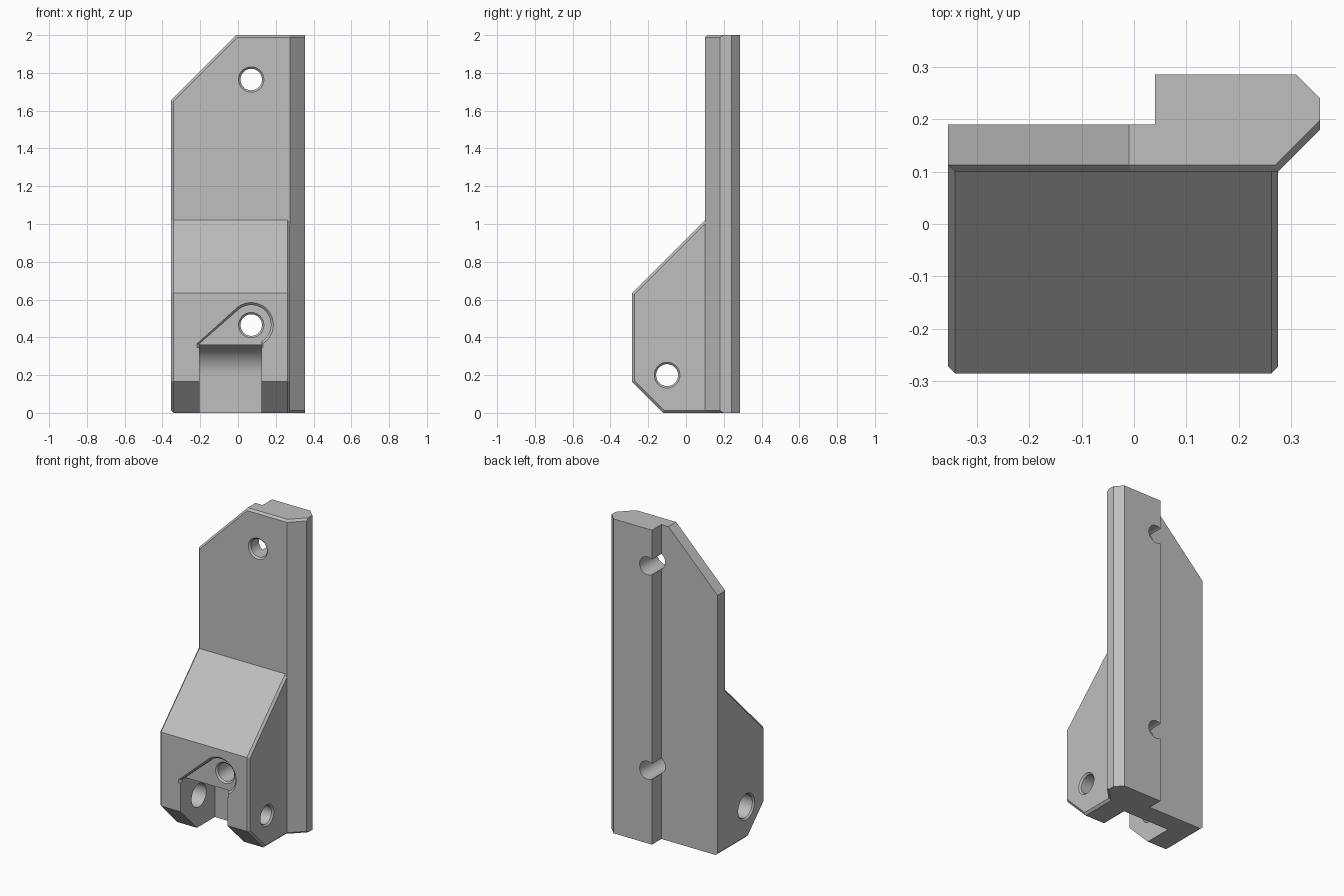
import bpy, bmesh
from math import sin, cos, radians, pi
from mathutils import Vector

if "Cube" in bpy.data.objects:
    bpy.data.objects.remove(bpy.data.objects["Cube"], do_unlink=True)

grey = bpy.data.materials.new("plain_grey")
grey.use_nodes = True
colour = (0.52, 0.52, 0.52, 1)
grey.diffuse_color = colour
grey.node_tree.nodes["Principled BSDF"].inputs["Base Color"].default_value = colour

C = 0.013            # small edge chamfer
LEFT, RIGHT = -0.355, 0.275
FRONT, FACE = -0.285, 0.10


def loft(rings):
    """Closed solid through matching rings of points."""
    bm = bmesh.new()
    vs = [[bm.verts.new(p) for p in ring] for ring in rings]
    n = len(vs[0])
    for a, b in zip(vs, vs[1:]):
        for i in range(n):
            j = (i + 1) % n
            bm.faces.new((a[i], a[j], b[j], b[i]))
    bm.faces.new(vs[0])
    bm.faces.new(vs[-1])
    bmesh.ops.recalc_face_normals(bm, faces=bm.faces[:])
    return bm


def trim(bm, point, normal):
    """Slice off everything beyond a plane and close the cut."""
    bmesh.ops.bisect_plane(bm, geom=bm.verts[:] + bm.edges[:] + bm.faces[:],
                           plane_co=point, plane_no=Vector(normal).normalized(),
                           clear_outer=True)
    bmesh.ops.holes_fill(bm, edges=[e for e in bm.edges if e.is_boundary], sides=0)
    bmesh.ops.recalc_face_normals(bm, faces=bm.faces[:])


def chamfer(bm, point, n1, n2):
    """Chamfer the edge at point, shared by faces with normals n1 and n2."""
    n1, n2 = Vector(n1).normalized(), Vector(n2).normalized()
    m = n1 + n2
    trim(bm, Vector(point) - m * (C * m.dot(n1) / m.dot(m)), m)


def make(name, bm):
    mesh = bpy.data.meshes.new(name)
    bm.to_mesh(mesh)
    bm.free()
    mesh.materials.append(grey)
    obj = bpy.data.objects.new(name, mesh)
    bpy.context.collection.objects.link(obj)
    return obj


def combine(target, name, bm, operation):
    """Join or cut with a helper solid, then drop the helper."""
    tool = make(name, bm)
    mod = target.modifiers.new(name, "BOOLEAN")
    mod.operation, mod.solver, mod.object = operation, "EXACT", tool
    bpy.context.view_layer.objects.active = target
    bpy.ops.object.modifier_apply(modifier=mod.name)
    bpy.data.objects.remove(tool, do_unlink=True)


def arc(cx, cy, r, start, end, steps):
    angles = [radians(start + (end - start) * i / steps) for i in range(steps + 1)]
    return [(cx + r * cos(a), cy + r * sin(a)) for a in angles]


def bore(centre, axis, stations):
    """Round cutter along x or y from (position, radius) stations."""
    rings = []
    for pos, r in stations:
        ring = arc(*centre, r, 0, 352.5, 47)
        rings.append([(pos, u, v) if axis == "x" else (u, pos, v) for u, v in ring])
    return loft(rings)


# Back plate with its thicker rail, cut from one upright profile
section = [(LEFT, FACE), (RIGHT, FACE), (0.355, 0.18), (0.355, 0.24),
           (0.31, 0.285), (0.04, 0.285), (0.04, 0.19), (LEFT, 0.19)]
plate = loft([[(x, y, z) for x, y in section] for z in (0, 2)])
front, slope, side, corner = (0, -1, 0), (1, -1, 0), (-1, 0, 0), (-1, 0, 1)
shoulder = (LEFT, FACE, 1.655)
trim(plate, shoulder, corner)
chamfer(plate, shoulder, front, corner)
chamfer(plate, (LEFT, FACE, 0), front, side)
chamfer(plate, (LEFT, FACE, 0), side, (0, 0, -1))
for z, up in ((2, 1), (0, -1)):
    for face in (front, slope):
        chamfer(plate, (RIGHT, FACE, z), face, (0, 0, up))
bracket = make("hinge_bracket", plate)

# Sloped front block, chamfered round both ends
outline = [(FACE + 0.07, 0), (-0.12, 0), (FRONT, 0.165), (FRONT, 0.635),
           (FACE, 1.02), (FACE + 0.07, 1.02)]
block = loft([[(x, y, z) for y, z in outline] for x in (LEFT, RIGHT)])
for (y0, z0), (y1, z1) in zip(outline[:4], outline[1:5]):
    for x, s in ((LEFT, -1), (RIGHT, 1)):
        chamfer(block, (x, y0, z0), (s, 0, 0), (0, z0 - z1, y1 - y0)
                if (z0 - z1) * (y0 + 0.0) + (y1 - y0) * (z0 - 0.5) >
                (z0 - z1) * 0.0 else (0, z1 - z0, y0 - y1))
combine(bracket, "front_block", block, "UNION")

# Slot between the ears, rounded about the pivot
pivot = (-0.10, 0.20)
slot = [(-0.4, -0.1), (-0.4, 0.36)] + arc(*pivot, 0.16, 90, 0, 16) + [(0.06, -0.1)]
combine(bracket, "slot", loft([[(x, y, z) for y, z in slot]
                               for x in (-0.205, 0.125)]), "DIFFERENCE")


# Teardrop pocket above the slot, with a flared mouth
def teardrop(r, y, grow):
    pts = arc(0.07, 0.467, r, 135, -58, 32)
    pts += [(pts[-1][0], 0.345), (-0.205 - grow, 0.345), (-0.205 - grow, 0.365)]
    return [(x, y, z) for x, z in pts]


combine(bracket, "pocket", loft([teardrop(0.104, -0.23, 0), teardrop(0.104, FRONT + C, 0),
                                 teardrop(0.117, FRONT, C), teardrop(0.117, -0.32, C)]),
        "DIFFERENCE")

# Screw holes through the plate
for z, y in ((1.765, FACE), (0.465, -0.23)):
    combine(bracket, "screw_hole", bore((0.07, z), "y", [
        (y - 0.01, 0.067), (y, 0.067), (y + 0.01, 0.057), (0.4, 0.057)]), "DIFFERENCE")

# Pivot holes, the left ear wider than the right
combine(bracket, "right_pivot_hole", bore(pivot, "x", [
    (0.05, 0.058), (RIGHT - 0.01, 0.058), (RIGHT, 0.068), (0.32, 0.068)]), "DIFFERENCE")
combine(bracket, "left_pivot_hole", bore(pivot, "x", [
    (-0.4, 0.083), (LEFT, 0.083), (LEFT + 0.01, 0.074), (-0.1, 0.074)]), "DIFFERENCE")

bpy.ops.object.select_all(action="DESELECT")
bracket.select_set(True)
bpy.context.view_layer.objects.active = bracket
bpy.ops.object.shade_smooth_by_angle(angle=radians(25))
